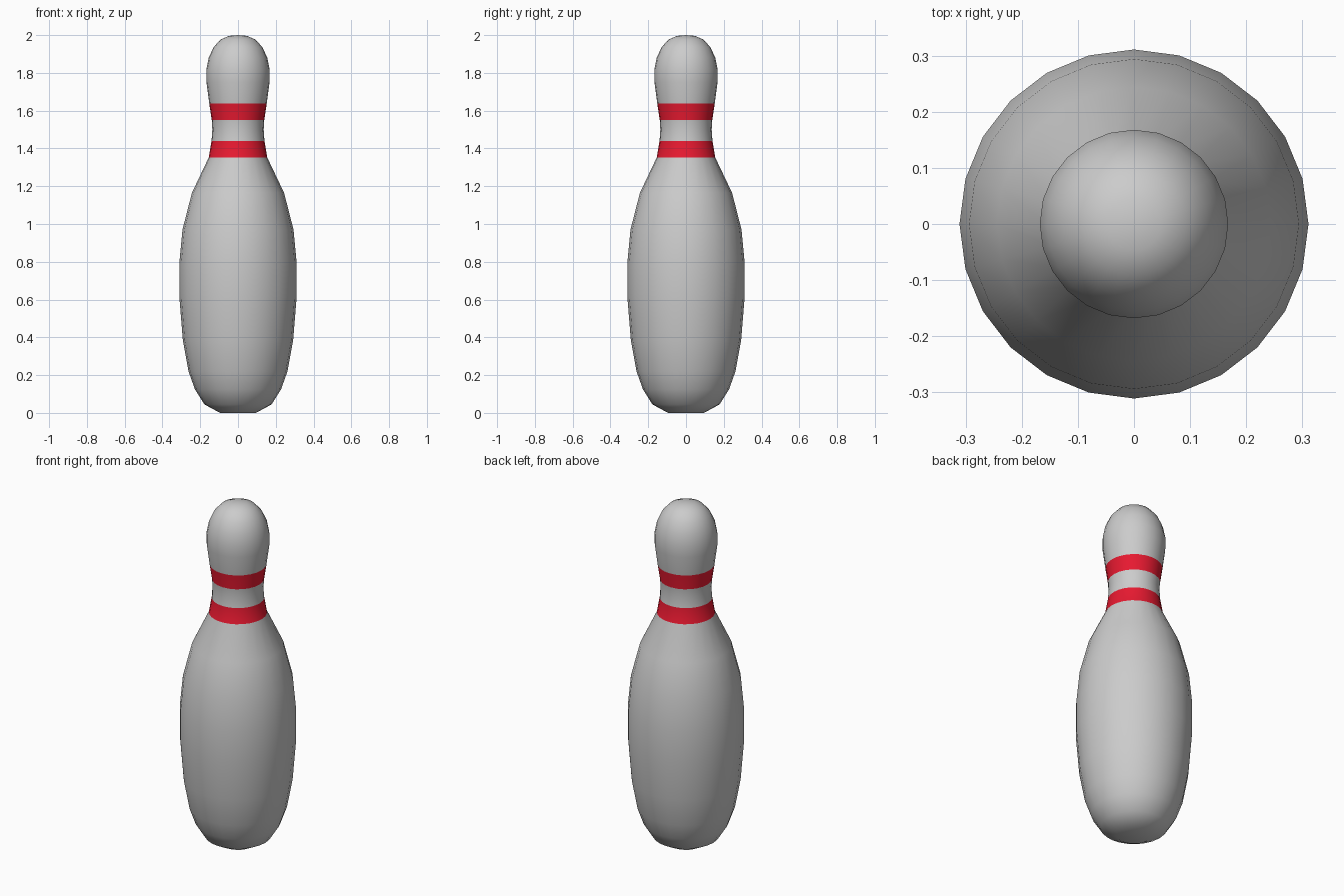
import bpy, bmesh, math

if "Cube" in bpy.data.objects:
    bpy.data.objects.remove(bpy.data.objects["Cube"])

SIDES = 24
# Profile from base to crown: (radius, height)
profile = [(0.095, 0.0), (0.178, 0.045), (0.228, 0.125), (0.262, 0.22),
           (0.292, 0.385), (0.311, 0.62), (0.311, 0.79), (0.294, 0.97),
           (0.244, 1.165), (0.155, 1.352), (0.140, 1.44), (0.136, 1.50),
           (0.139, 1.55), (0.152, 1.637), (0.167, 1.75), (0.168, 1.815),
           (0.155, 1.88), (0.130, 1.935), (0.092, 1.977), (0.047, 1.996)]
RED_ROWS = (9, 12)  # profile spans coloured as neck stripes


def material(name, color):
    m = bpy.data.materials.new(name)
    m.diffuse_color = color
    m.use_nodes = True
    m.node_tree.nodes["Principled BSDF"].inputs["Base Color"].default_value = m.diffuse_color
    return m


# Lathe the pin body
bm = bmesh.new()
rings = []
for r, z in profile:
    rings.append([bm.verts.new((r * math.cos(2 * math.pi * i / SIDES),
                                r * math.sin(2 * math.pi * i / SIDES), z))
                  for i in range(SIDES)])
for row, (a, b) in enumerate(zip(rings, rings[1:])):
    for i in range(SIDES):
        j = (i + 1) % SIDES
        f = bm.faces.new((a[i], a[j], b[j], b[i]))
        f.material_index = 1 if row in RED_ROWS else 0

# Base cap and crown
bm.faces.new(rings[0][::-1])
crown = bm.verts.new((0, 0, 2.0))
for i in range(SIDES):
    bm.faces.new((rings[-1][i], rings[-1][(i + 1) % SIDES], crown))
for f in bm.faces:
    f.smooth = True

mesh = bpy.data.meshes.new("bowling_pin")
bm.to_mesh(mesh)
bm.free()
mesh.materials.append(material("body_grey", (0.8, 0.8, 0.8, 1)))
mesh.materials.append(material("stripe_red", (0.8, 0.01, 0.03, 1)))
pin = bpy.data.objects.new("bowling_pin", mesh)
bpy.context.collection.objects.link(pin)
